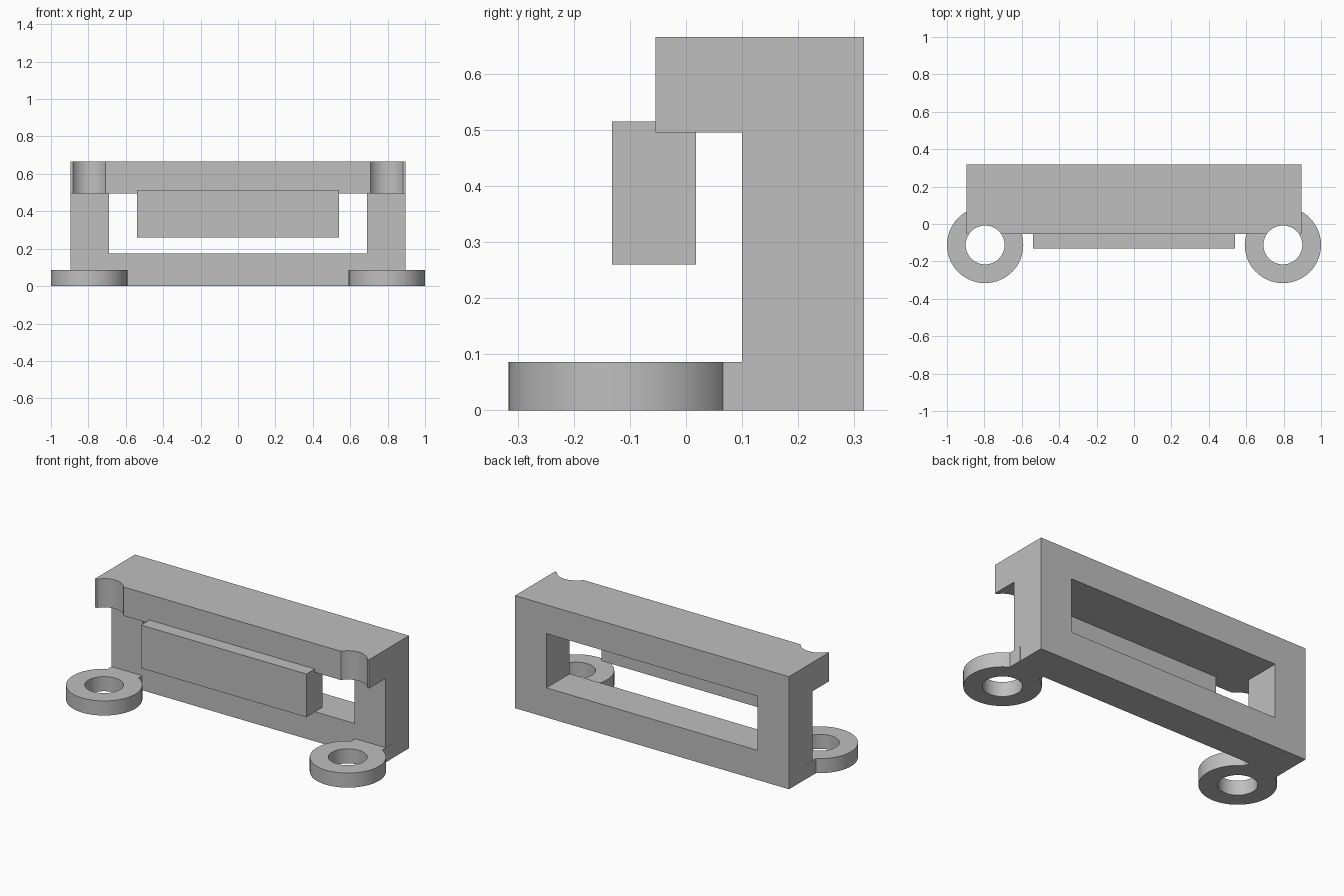
import bpy, bmesh
from mathutils import Matrix, Vector

default = bpy.data.objects.get("Cube")
if default:
    bpy.data.objects.remove(default, do_unlink=True)

grey = bpy.data.materials.new("plain grey")
grey.use_nodes = True
colour = (0.52, 0.52, 0.52, 1)
grey.diffuse_color = colour
grey.node_tree.nodes["Principled BSDF"].inputs["Base Color"].default_value = colour


def finish(name, bm):
    bmesh.ops.recalc_face_normals(bm, faces=bm.faces[:])
    mesh = bpy.data.meshes.new(name)
    bm.to_mesh(mesh)
    bm.free()
    mesh.materials.append(grey)
    obj = bpy.data.objects.new(name, mesh)
    bpy.context.collection.objects.link(obj)
    return obj


def box(name, low, high):
    low, high = Vector(low), Vector(high)
    bm = bmesh.new()
    place = Matrix.Translation((low + high) / 2) @ Matrix.Diagonal((*(high - low), 1))
    bmesh.ops.create_cube(bm, size=1, matrix=place)
    return finish(name, bm)


def cylinder(name, x, y, radius, z0, z1):
    bm = bmesh.new()
    bmesh.ops.create_cone(bm, cap_ends=True, segments=64, radius1=radius, radius2=radius,
                          depth=z1 - z0, matrix=Matrix.Translation((x, y, (z0 + z1) / 2)))
    return finish(name, bm)


def extrude_side(name, outline, half_width):
    bm = bmesh.new()
    face = bm.faces.new([bm.verts.new((-half_width, y, z)) for y, z in outline])
    out = bmesh.ops.extrude_face_region(bm, geom=[face])
    moved = [v for v in out["geom"] if isinstance(v, bmesh.types.BMVert)]
    bmesh.ops.translate(bm, verts=moved, vec=(2 * half_width, 0, 0))
    return finish(name, bm)


def combine(target, tool, operation):
    mod = target.modifiers.new(operation, 'BOOLEAN')
    mod.operation, mod.object, mod.solver = operation, tool, 'EXACT'
    graph = bpy.context.evaluated_depsgraph_get()
    mesh = bpy.data.meshes.new_from_object(target.evaluated_get(graph))
    target.modifiers.clear()
    target.data = mesh
    bpy.data.objects.remove(tool, do_unlink=True)


# Upright frame with an overhanging top lip
W, H, BACK, FACE, LIP, SILL, HEAD = 0.895, 0.665, 0.317, 0.1, -0.054, 0.175, 0.495
frame = extrude_side("frame", [(BACK, 0), (BACK, H), (LIP, H), (LIP, HEAD),
                               (FACE, HEAD), (FACE, 0)], W)
combine(frame, box("window_cutter", (-0.69, 0.05, SILL), (0.69, 0.5, HEAD)), 'DIFFERENCE')

# Mounting lugs; each bolt hole also scoops the lip above it
LUG_X, LUG_Y, LUG_H = 0.796, -0.112, 0.086
for side in (-1, 1):
    x = side * LUG_X
    combine(frame, box("lug_web", (x - 0.1, LUG_Y + 0.12, 0), (x + 0.1, FACE + 0.05, LUG_H)), 'UNION')
    combine(frame, cylinder("lug", x, LUG_Y, 0.204, 0, LUG_H), 'UNION')
    combine(frame, cylinder("bolt_cutter", x, LUG_Y, 0.104, -0.1, 1), 'DIFFERENCE')

# Front bar hanging from the lip
front_bar = box("front_bar", (-0.54, -0.132, 0.26), (0.54, 0.018, 0.515))

# Smooth the round walls, keep the hard edges
bpy.ops.object.select_all(action='DESELECT')
frame.select_set(True)
bpy.context.view_layer.objects.active = frame
bpy.ops.object.shade_smooth_by_angle(angle=0.5)
